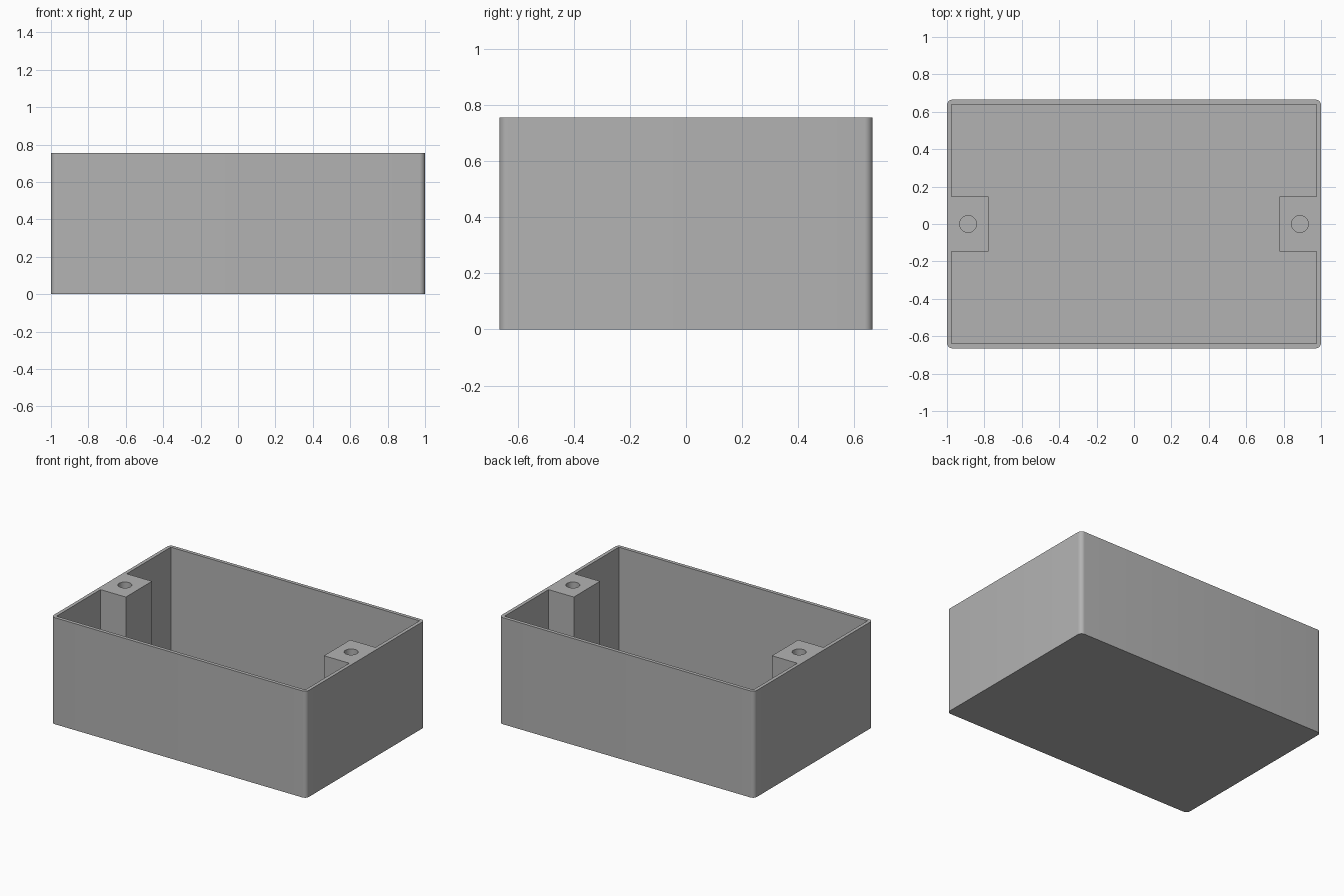
import bpy, bmesh, math

cube = bpy.data.objects.get("Cube")
if cube:
    bpy.data.objects.remove(cube, do_unlink=True)

HX, HY, HEIGHT = 1.0, 0.665, 0.755   # outer half sizes and height
WALL, FLOOR, RADIUS = 0.025, 0.025, 0.03
POST_X, POST_Y = 0.777, 0.147        # inner face and half width of the posts
HOLE_X, HOLE_R, HOLE_DEPTH = 0.887, 0.045, 0.4

grey = bpy.data.materials.new("grey plastic")
grey.use_nodes = True
colour = (0.45, 0.45, 0.45, 1)
grey.diffuse_color = colour
grey.node_tree.nodes["Principled BSDF"].inputs["Base Color"].default_value = colour


def prism(name, outline, z0, z1):
    """Extrude a counter-clockwise outline from z0 to z1."""
    bm = bmesh.new()
    face = bm.faces.new([bm.verts.new((x, y, z0)) for x, y in outline])
    top = bmesh.ops.extrude_face_region(bm, geom=[face])["geom"]
    verts = [g for g in top if isinstance(g, bmesh.types.BMVert)]
    bmesh.ops.translate(bm, verts=verts, vec=(0, 0, z1 - z0))
    bmesh.ops.recalc_face_normals(bm, faces=bm.faces)
    mesh = bpy.data.meshes.new(name)
    bm.to_mesh(mesh)
    bm.free()
    mesh.materials.append(grey)
    obj = bpy.data.objects.new(name, mesh)
    bpy.context.collection.objects.link(obj)
    return obj


def arc(cx, cy, r, start, end, steps):
    angles = [math.radians(start + (end - start) * i / steps) for i in range(steps + 1)]
    return [(cx + r * math.cos(a), cy + r * math.sin(a)) for a in angles]


# Outer block with rounded vertical corners
outline = []
for i, (sx, sy) in enumerate([(1, 1), (-1, 1), (-1, -1), (1, -1)]):
    outline += arc(sx * (HX - RADIUS), sy * (HY - RADIUS), RADIUS, i * 90, i * 90 + 90, 8)
box = prism("box_with_screw_posts", outline, 0, HEIGHT)

# Cavity that leaves a screw post standing against each end wall
ix, iy = HX - WALL, HY - WALL
half = [(ix, -iy), (ix, -POST_Y), (POST_X, -POST_Y),
        (POST_X, POST_Y), (ix, POST_Y), (ix, iy)]
cutters = [prism("cavity_cutter", half + [(-x, -y) for x, y in half], FLOOR, HEIGHT + 0.1)]

# Blind screw holes
for side, name in ((1, "left"), (-1, "right")):
    circle = arc(side * HOLE_X, 0, HOLE_R, 0, 360, 32)[:-1]
    cutters.append(prism(name + "_hole_cutter", circle, HEIGHT - HOLE_DEPTH, HEIGHT + 0.1))

bpy.ops.object.select_all(action="DESELECT")
bpy.context.view_layer.objects.active = box
box.select_set(True)
for cutter in cutters:
    cutter.hide_render = True
    mod = box.modifiers.new(cutter.name, "BOOLEAN")
    mod.operation, mod.solver, mod.object = "DIFFERENCE", "EXACT", cutter
    bpy.ops.object.modifier_apply(modifier=mod.name)
for cutter in cutters:
    bpy.data.objects.remove(cutter, do_unlink=True)

bpy.ops.object.shade_smooth_by_angle(angle=math.radians(30))
